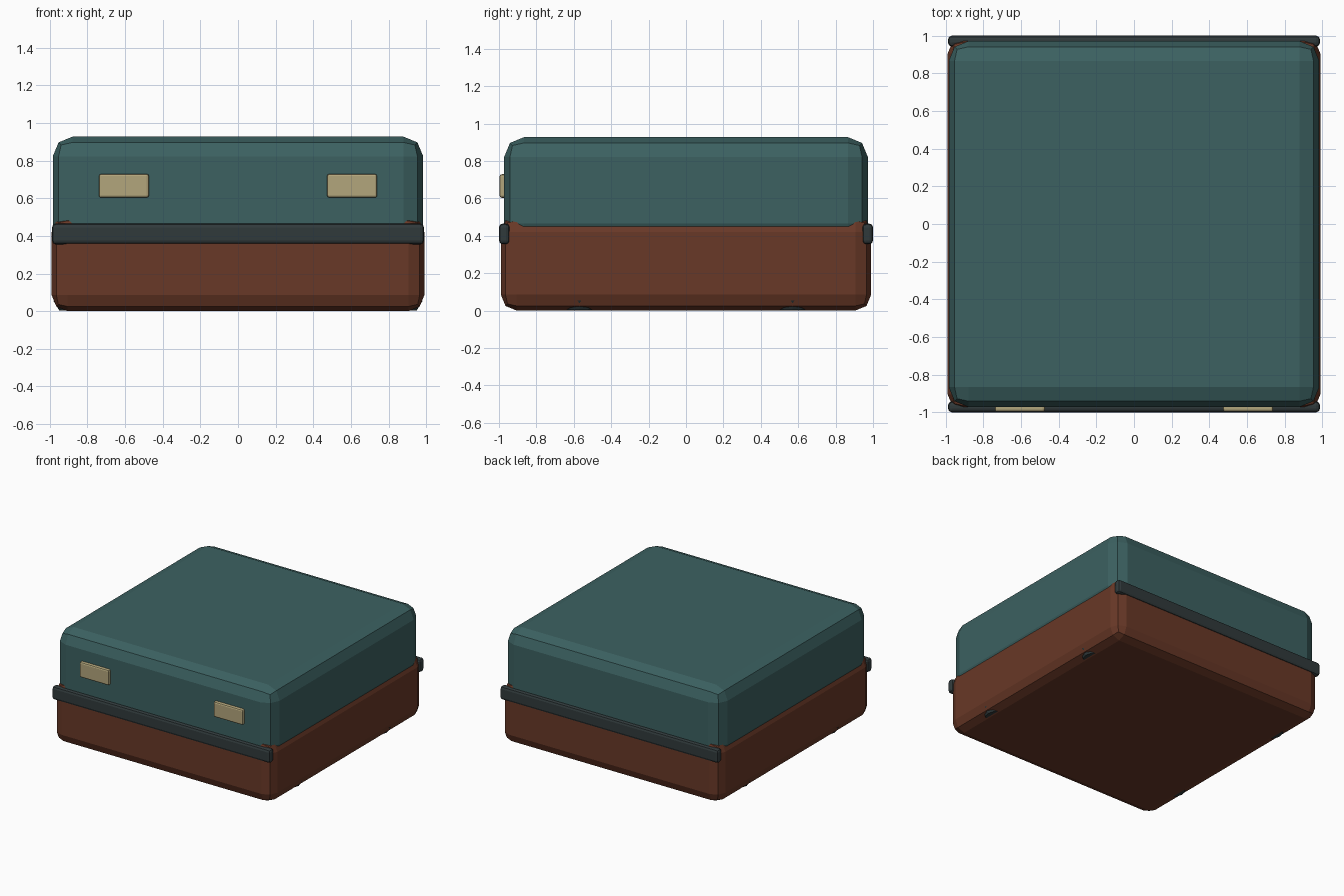
import bpy, bmesh

if "Cube" in bpy.data.objects:
    bpy.data.objects.remove(bpy.data.objects["Cube"])

def mat(name, rgb):
    m = bpy.data.materials.new(name)
    m.diffuse_color = (*rgb, 1)
    m.use_nodes = True
    m.node_tree.nodes["Principled BSDF"].inputs["Base Color"].default_value = m.diffuse_color
    return m

TEAL = mat("teal", (0.045, 0.12, 0.12))
BROWN = mat("brown", (0.14, 0.04, 0.02))
DARK = mat("dark_trim", (0.03, 0.042, 0.044))
BRASS = mat("brass", (0.45, 0.38, 0.2))

def finish(name, bm, material):
    me = bpy.data.meshes.new(name)
    bm.to_mesh(me)
    bm.free()
    ob = bpy.data.objects.new(name, me)
    bpy.context.collection.objects.link(ob)
    me.materials.append(material)
    return ob

def box(name, lo, hi, bevel, material, segments=2):
    bm = bmesh.new()
    bmesh.ops.create_cube(bm, size=1)
    for v in bm.verts:
        v.co = [(a + b) / 2 + c * (b - a) for a, b, c in zip(lo, hi, v.co)]
    bmesh.ops.bevel(bm, geom=bm.edges[:], offset=bevel, segments=segments,
                    profile=0.5, affect='EDGES')
    return finish(name, bm, material)

# Case shells
box("lower_shell", (-0.99, -0.99, 0), (0.99, 0.99, 0.505), 0.085, BROWN)
box("lid", (-0.984, -0.972, 0.36), (0.984, 0.972, 0.927), 0.105, TEAL)

# Trim bars along the front and back
for side, s in (("front", -1), ("back", 1)):
    y0, y1 = sorted((s * 0.943, s * 1.0))
    box(side + "_trim_bar", (-0.988, y0, 0.355), (0.988, y1, 0.465), 0.02, DARK)

# Latches on the front of the lid
for side, s in (("left", -1), ("right", 1)):
    x = s * 0.606
    box(side + "_latch", (x - 0.133, -0.997, 0.603), (x + 0.133, -0.955, 0.729), 0.012, BRASS)

# Recessed tapered feet, barely breaking through the lower bevel
for sx in (-1, 1):
    for sy in (-1, 1):
        bm = bmesh.new()
        bmesh.ops.create_cone(bm, cap_ends=True, segments=12, radius1=0.09,
                              radius2=0.12, depth=0.05)
        bmesh.ops.translate(bm, verts=bm.verts, vec=(sx * 0.86, sy * 0.57, 0.029))
        finish("foot", bm, DARK)
